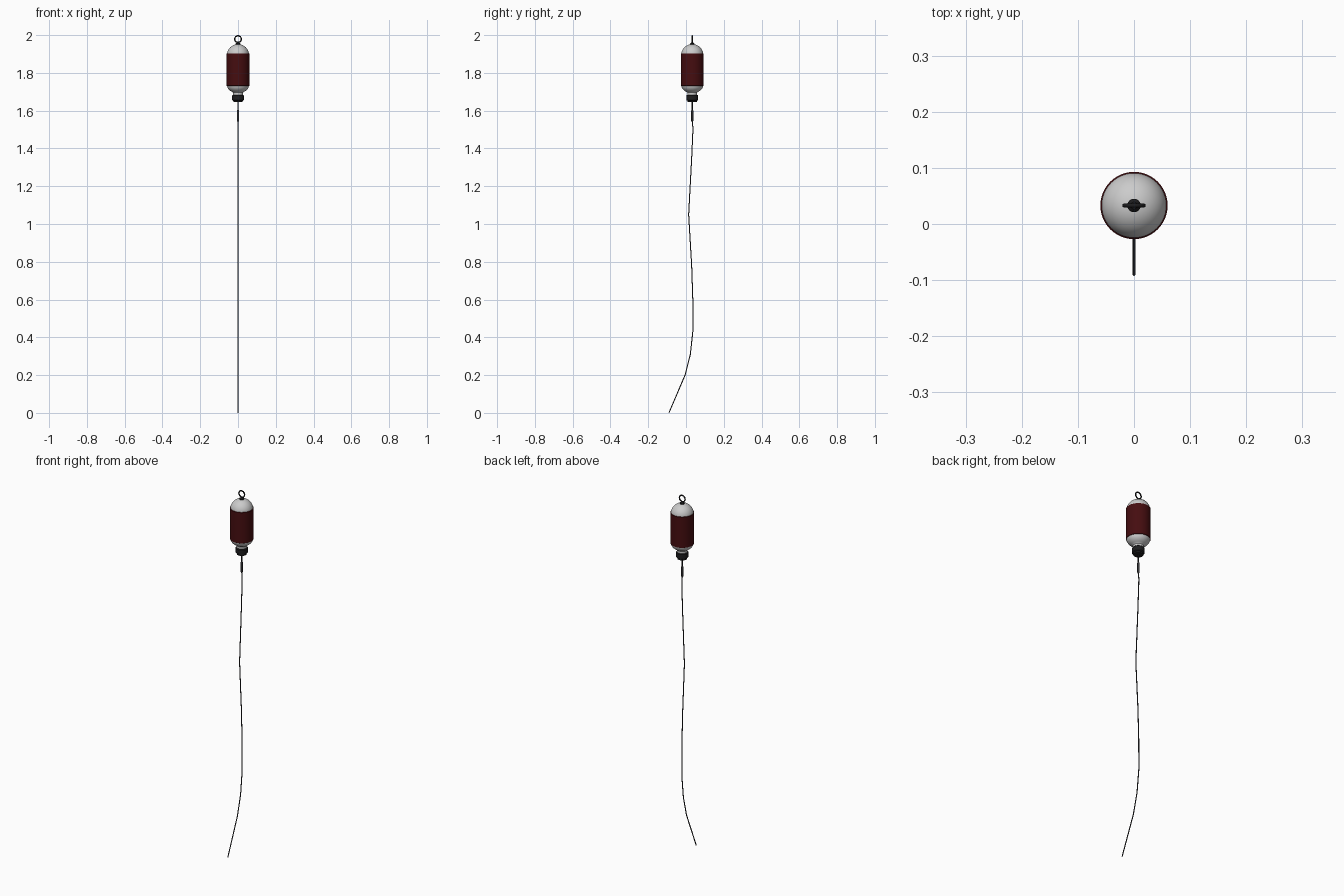
import bpy, math

if "Cube" in bpy.data.objects:
    bpy.data.objects.remove(bpy.data.objects["Cube"])

CY = 0.033  # bottle axis


def mat(name, col):
    m = bpy.data.materials.new(name)
    m.diffuse_color = (*col, 1)
    m.use_nodes = True
    m.node_tree.nodes["Principled BSDF"].inputs["Base Color"].default_value = m.diffuse_color
    return m


RED = mat("dark_red", (0.06, 0.004, 0.005))
BLACK = mat("black", (0.012, 0.012, 0.013))
TUBE = mat("tube_grey", (0.04, 0.04, 0.045))


def finish(ob, name, material, angle=35):
    ob.name = name
    if material:
        ob.data.materials.append(material)
    bpy.ops.object.select_all(action='DESELECT')
    ob.select_set(True)
    bpy.context.view_layer.objects.active = ob
    bpy.ops.object.shade_smooth_by_angle(angle=math.radians(angle))
    return ob


def lathe(name, profile, material=None, n=48):
    """Revolve (radius, z) points about the bottle axis."""
    verts, faces, rings = [], [], []
    for r, z in profile:
        if r < 1e-6:
            rings.append([len(verts)] * n)
            verts.append((0, CY, z))
        else:
            rings.append(list(range(len(verts), len(verts) + n)))
            verts += [(r * math.cos(2 * math.pi * i / n), CY + r * math.sin(2 * math.pi * i / n), z)
                      for i in range(n)]
    for a, b in zip(rings, rings[1:]):
        for i in range(n):
            j = (i + 1) % n
            faces.append(list(dict.fromkeys((a[i], a[j], b[j], b[i]))))
    me = bpy.data.meshes.new(name)
    me.from_pydata(verts, [], faces)
    ob = bpy.data.objects.new(name, me)
    bpy.context.collection.objects.link(ob)
    return finish(ob, name, material)


def arc(r, z, h, a0, a1, steps=10):
    pts = []
    for i in range(steps + 1):
        a = math.radians(a0 + (a1 - a0) * i / steps)
        pts.append((r * math.cos(a), z + h * math.sin(a)))
    return pts


# bottle: neck, rounded shoulder, straight wall, domed end
lathe("bottle", [(0, 1.675), (0.026, 1.675), (0.026, 1.695)]
      + arc(0.058, 1.735, 0.042, -58, 0)
      + arc(0.058, 1.897, 0.055, 0, 89) + [(0, 1.952)])

# wrapped label
lathe("label", [(0.057, 1.73), (0.06, 1.732), (0.06, 1.902), (0.057, 1.904)], RED)

# stopper cap
lathe("cap", [(0, 1.684), (0.027, 1.684), (0.031, 1.68), (0.031, 1.656), (0.025, 1.652),
              (0.025, 1.645), (0, 1.645)], BLACK)

# hanger knob and ring
lathe("hanger_knob", [(0, 1.946), (0.012, 1.946), (0.012, 1.955), (0.006, 1.961), (0, 1.962)], BLACK, 24)
bpy.ops.mesh.primitive_torus_add(major_radius=0.0175, minor_radius=0.0035, major_segments=32,
                                 minor_segments=10, location=(0, CY, 1.979),
                                 rotation=(math.pi / 2, 0, 0))
finish(bpy.context.object, "hanger_ring", BLACK, 60)

# spike and drip chamber
lathe("spike", [(0, 1.647), (0.0035, 1.647), (0.0035, 1.60), (0, 1.60)], BLACK, 16)
lathe("drip_chamber", [(0, 1.605), (0.0035, 1.605), (0.0055, 1.60), (0.0055, 1.545),
                       (0.003, 1.54), (0, 1.54)], TUBE, 16)

# hanging tube
path = [(CY, 1.545), (0.037, 1.505), (0.03, 1.35), (0.014, 1.05), (0.03, 0.78), (0.036, 0.6),
        (0.037, 0.44), (0.023, 0.31), (-0.005, 0.2), (-0.09, 0.001)]
cu = bpy.data.curves.new("tube", 'CURVE')
cu.dimensions = '3D'
cu.bevel_depth = 0.0027
cu.bevel_resolution = 2
cu.use_fill_caps = True
sp = cu.splines.new('POLY')
sp.points.add(len(path) - 1)
for p, (y, z) in zip(sp.points, path):
    p.co = (0, y, z, 1)
tube = bpy.data.objects.new("tube", cu)
bpy.context.collection.objects.link(tube)
bpy.ops.object.select_all(action='DESELECT')
tube.select_set(True)
bpy.context.view_layer.objects.active = tube
bpy.ops.object.convert(target='MESH')
finish(bpy.context.object, "tube", TUBE, 50)
